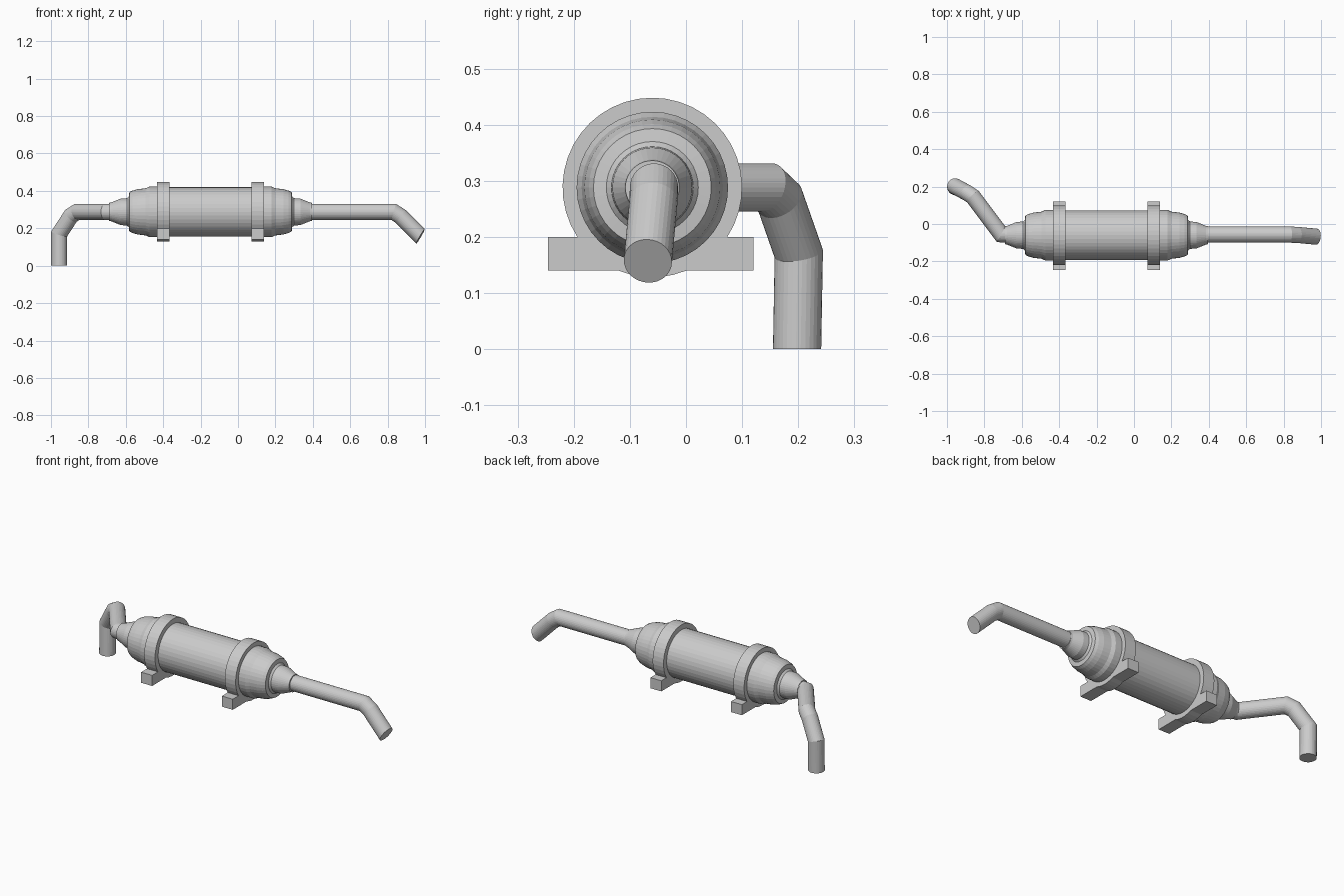
import bpy, bmesh, math
from mathutils import Vector

if "Cube" in bpy.data.objects:
    bpy.data.objects.remove(bpy.data.objects["Cube"])

CX, CY, CZ = -0.147, -0.06, 0.288   # middle of the canister
PIPE_R, SIDES = 0.043, 32


def finish(bm, name):
    bmesh.ops.recalc_face_normals(bm, faces=bm.faces)
    mesh = bpy.data.meshes.new(name)
    bm.to_mesh(mesh)
    bm.free()
    obj = bpy.data.objects.new(name, mesh)
    bpy.context.collection.objects.link(obj)
    return obj


def skin(name, rings):
    """Join rings of points with quads and cap both ends."""
    bm = bmesh.new()
    loops = [[bm.verts.new(p) for p in ring] for ring in rings]
    n = len(loops[0])
    for a, b in zip(loops, loops[1:]):
        for i in range(n):
            j = (i + 1) % n
            bm.faces.new((a[i], a[j], b[j], b[i]))
    bm.faces.new(loops[0][::-1])
    bm.faces.new(loops[-1])
    return finish(bm, name)


def circle(x, r, sides):
    return [Vector((x, CY + r * math.cos(t), CZ + r * math.sin(t)))
            for t in (2 * math.pi * i / sides for i in range(sides))]


def pipe(name, path, end_normal):
    """Sweep a round section along a path with mitred bends."""
    pts = [Vector(p) for p in path]
    dirs = [(b - a).normalized() for a, b in zip(pts, pts[1:])]
    side = dirs[0].cross(Vector((0, 0, 1))).normalized()
    up = side.cross(dirs[0])
    ring = [pts[0] + PIPE_R * (side * math.cos(t) + up * math.sin(t))
            for t in (2 * math.pi * i / SIDES for i in range(SIDES))]
    rings = [ring]
    for k, d in enumerate(dirs):
        n = d + dirs[k + 1] if k + 1 < len(dirs) else Vector(end_normal)
        ring = [p + d * ((pts[k + 1] - p).dot(n) / d.dot(n)) for p in ring]
        rings.append(ring)
    return skin(name, rings)


# Canister with stepped end caps and tapered collars (half profile, mirrored)
half = [(0.22, 0.132), (0.25, 0.135), (0.327, 0.135), (0.347, 0.126),
        (0.39, 0.121), (0.418, 0.113), (0.434, 0.105), (0.437, 0.082),
        (0.447, 0.073), (0.48, 0.071), (0.532, 0.05), (0.542, 0.048)]
profile = [(-x, r) for x, r in reversed(half)] + half
skin("canister", [circle(CX + x, r, 40) for x, r in profile])

# Mounting clamps: round band merged with a flat foot bar
R, TOP, BOTTOM = 0.16, 0.20, 0.14


def arc(a, b, n):
    return [(CY + R * math.cos(a + (b - a) * i / n),
             CZ + R * math.sin(a + (b - a) * i / n)) for i in range(n + 1)]


a_top = math.asin((TOP - CZ) / R)
a_low = math.asin((BOTTOM - CZ) / R)
outline = (arc(a_top, math.pi - a_top, 28)
           + [(-0.246, TOP), (-0.246, BOTTOM)]
           + arc(-math.pi - a_low, a_low, 5)
           + [(0.12, BOTTOM), (0.12, TOP)])
for name, x in (("left_clamp", -0.4), ("right_clamp", 0.105)):
    skin(name, [[Vector((x + s * 0.034, y, z)) for y, z in outline]
                for s in (-1, 1)])

# Right pipe: straight run with a bent-down tip
pipe("right_pipe", [(0.36, -0.057, CZ), (0.832, -0.057, CZ),
                    (0.87, -0.058, 0.263), (0.976, -0.068, 0.157)],
     (0.86, -0.08, -0.5))

# Left pipe: swings to the back, then drops to the ground
pipe("left_pipe", [(-0.66, -0.058, CZ), (-0.71, -0.055, CZ),
                   (-0.86, 0.145, CZ), (-0.893, 0.167, 0.267),
                   (-0.956, 0.201, 0.17), (-0.956, 0.198, 0.0)],
     (0, 0, -1))
